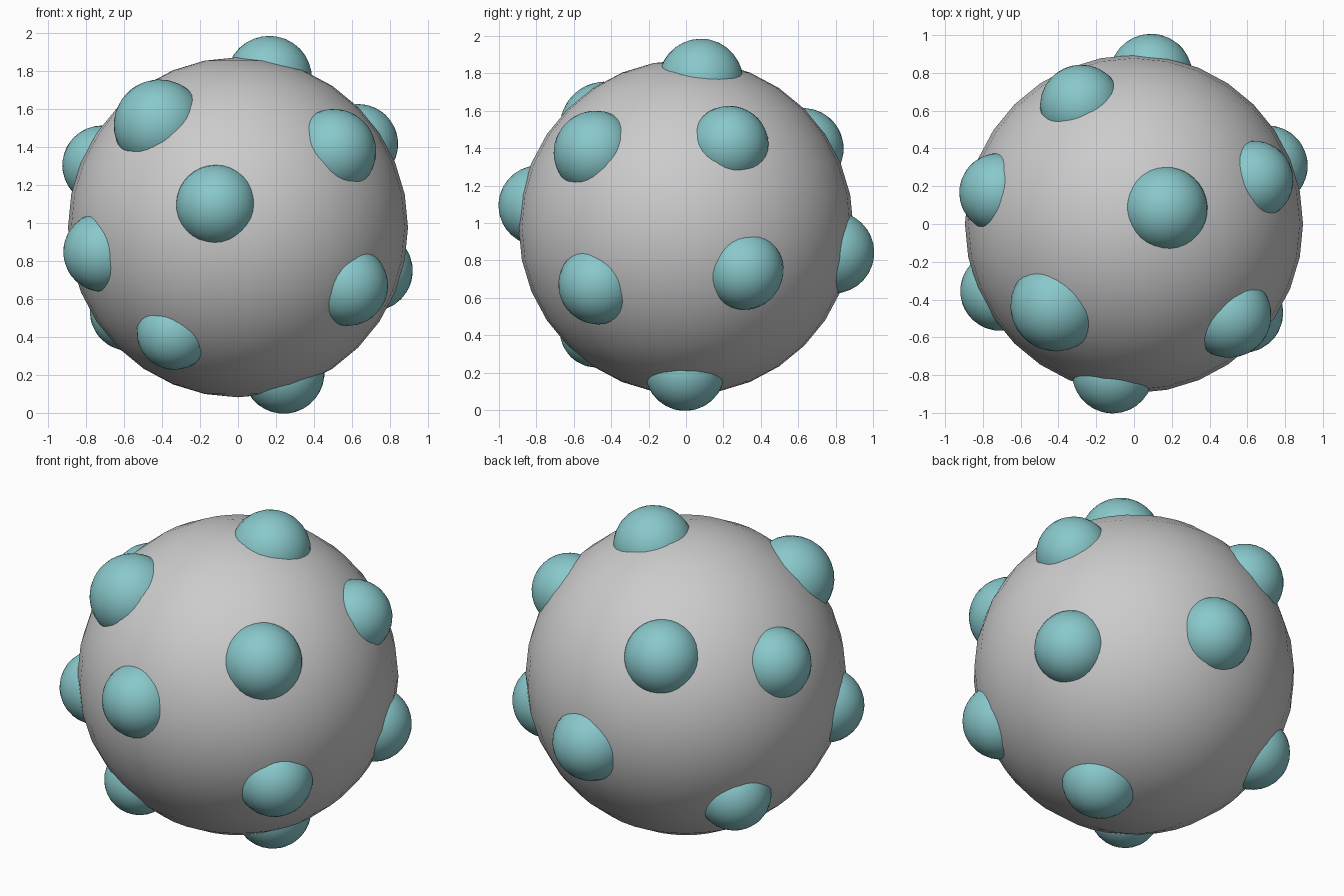
import bpy
from mathutils import Vector

CENTRE = Vector((0, 0, 0.977))
DEPTH = 0.803            # distance of every bump centre from the ball centre

mat = bpy.data.materials.new("teal")
mat.diffuse_color = (0.25, 0.58, 0.60, 1)


def ball(name, loc, radius, axis=None):
    bpy.ops.mesh.primitive_uv_sphere_add(segments=32, ring_count=16,
                                         radius=radius, location=loc)
    ob = bpy.context.object
    ob.name = name
    if axis:
        ob.rotation_mode = 'QUATERNION'
        ob.rotation_quaternion = axis.to_track_quat('Z', 'Y')
    bpy.ops.object.shade_smooth()
    return ob


# main grey ball
ball("ball_body", CENTRE, 0.895)

# half-sunk bumps: direction from the ball centre, radius
bumps = [
    ((0.165, 0.08, 0.784), 0.226),      # top
    ((-0.113, -0.788, 0.116), 0.216),   # front
    ((-0.415, -0.435, 0.54), 0.242),
    ((0.505, -0.485, 0.40), 0.225),
    ((-0.71, -0.355, -0.13), 0.211),
    ((-0.337, -0.48, -0.555), 0.198),
    ((0.579, -0.471, -0.307), 0.214),
    ((0.63, 0.23, 0.437), 0.211),       # right
    ((0.706, 0.308, -0.228), 0.214),
    ((0.09, 0.788, -0.135), 0.220),     # back
    ((-0.712, 0.165, 0.325), 0.210),    # left
    ((-0.28, 0.625, 0.42), 0.218),
    ((-0.575, 0.35, -0.445), 0.208),
    ((0.24, -0.005, -0.765), 0.215),    # bottom
]
for i, (d, r) in enumerate(bumps):
    n = Vector(d).normalized()
    ob = ball(f"bump_{i + 1}", CENTRE + n * DEPTH, r, n)
    ob.data.materials.append(mat)
